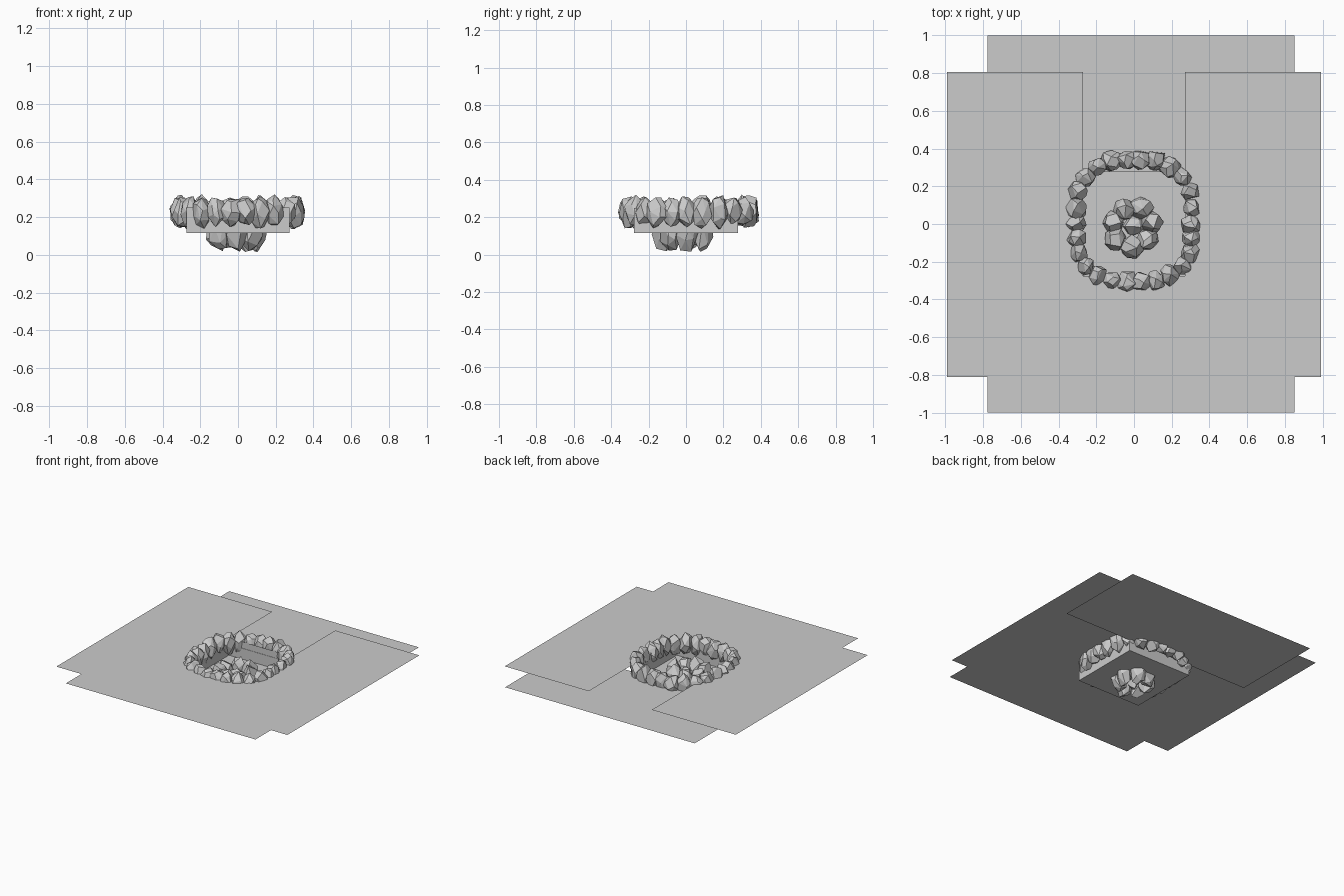
import bpy, bmesh, math, random
from mathutils import Vector, Matrix

if "Cube" in bpy.data.objects:
    bpy.data.objects.remove(bpy.data.objects["Cube"])

random.seed(11)


def to_object(bm, name):
    bmesh.ops.recalc_face_normals(bm, faces=bm.faces)
    mesh = bpy.data.meshes.new(name)
    bm.to_mesh(mesh)
    bm.free()
    obj = bpy.data.objects.new(name, mesh)
    bpy.context.collection.objects.link(obj)
    return obj


def ground_panel(name, x0, x1, y0, y1, z):
    bm = bmesh.new()
    bm.faces.new([bm.verts.new(p) for p in
                  ((x0, y0, z), (x1, y0, z), (x1, y1, z), (x0, y1, z))])
    return to_object(bm, name)


def rock(name, centre, radii, angle, points=20):
    # chunky faceted stone: hull of evenly spread, jittered points
    bm = bmesh.new()
    for i in range(points):
        h = 1 - 2 * (i + 0.5) / points
        a = i * 2.39996 + random.uniform(-0.35, 0.35)
        h = max(-1, min(1, h + random.uniform(-0.1, 0.1)))
        r = math.sqrt(1 - h * h)
        k = random.uniform(0.85, 1.06)
        bm.verts.new((k * r * math.cos(a), k * r * math.sin(a), k * h))
    tilt = Matrix.Rotation(random.uniform(0, 6.28), 4, random.choice("XY"))
    bmesh.ops.transform(bm, matrix=tilt, verts=bm.verts)
    res = bmesh.ops.convex_hull(bm, input=bm.verts)
    junk = {g for g in res["geom_interior"] if isinstance(g, bmesh.types.BMVert)}
    bmesh.ops.delete(bm, geom=list(junk), context="VERTS")
    bmesh.ops.dissolve_limit(bm, angle_limit=math.radians(14),
                             verts=bm.verts, edges=bm.edges)
    place = (Matrix.Translation(centre) @ Matrix.Rotation(angle, 4, "Z")
             @ Matrix.Diagonal((*radii, 1)))
    bmesh.ops.transform(bm, matrix=place, verts=bm.verts)
    return to_object(bm, name)


# Ground around the pit: back panel sits a little lower
ground_panel("ground_left", -0.99, -0.27, -0.81, 0.805, 0.25)
ground_panel("ground_right", 0.27, 0.99, -0.81, 0.805, 0.25)
ground_panel("ground_front", -0.775, 0.85, -1.0, -0.275, 0.25)
ground_panel("ground_back", -0.775, 0.85, 0.275, 1.0, 0.20)

# Open-topped square pit
bm = bmesh.new()
bmesh.ops.create_cube(bm, size=1)
bmesh.ops.delete(bm, geom=[f for f in bm.faces if f.normal.z > 0.5], context="FACES")
for v in bm.verts:
    v.co = (v.co.x * 0.545, v.co.y * 0.555, 0.115 if v.co.z < 0 else 0.25)
to_object(bm, "pit")

# Rim of stones following a rounded square
COUNT = 26
for i in range(COUNT):
    a = 2 * math.pi * i / COUNT
    c, s = math.cos(a), math.sin(a)
    n = (abs(c) ** 3.6 + abs(s) ** 3.6) ** (-1 / 3.6)
    x = 0.305 * n * c
    y = (0.34 if s > 0 else 0.305) * n * s
    if abs(c) > 0.5 and abs(s) > 0.5:
        x, y = x * 0.97, y * 0.95
    heading = math.atan2(s * abs(s), c * abs(c)) + math.pi / 2
    radii = (random.uniform(0.05, 0.068), random.uniform(0.05, 0.066),
             random.uniform(0.08, 0.096))
    rock(f"rim_stone_{i + 1}", Vector((x, y, random.uniform(0.222, 0.236))),
         radii, heading)

# Pile in the middle, half sunk through the floor
for i in range(7):
    a = 2 * math.pi * i / 7 + 0.2
    r = random.uniform(0.10, 0.115)
    rock(f"pile_stone_{i + 1}",
         Vector((r * math.cos(a) - 0.01, r * math.sin(a) - 0.015, 0.13)),
         (0.065, 0.066, random.uniform(0.105, 0.128)), a)
rock("pile_stone_centre", Vector((0, -0.01, 0.11)), (0.06, 0.06, 0.09), 0.4)
